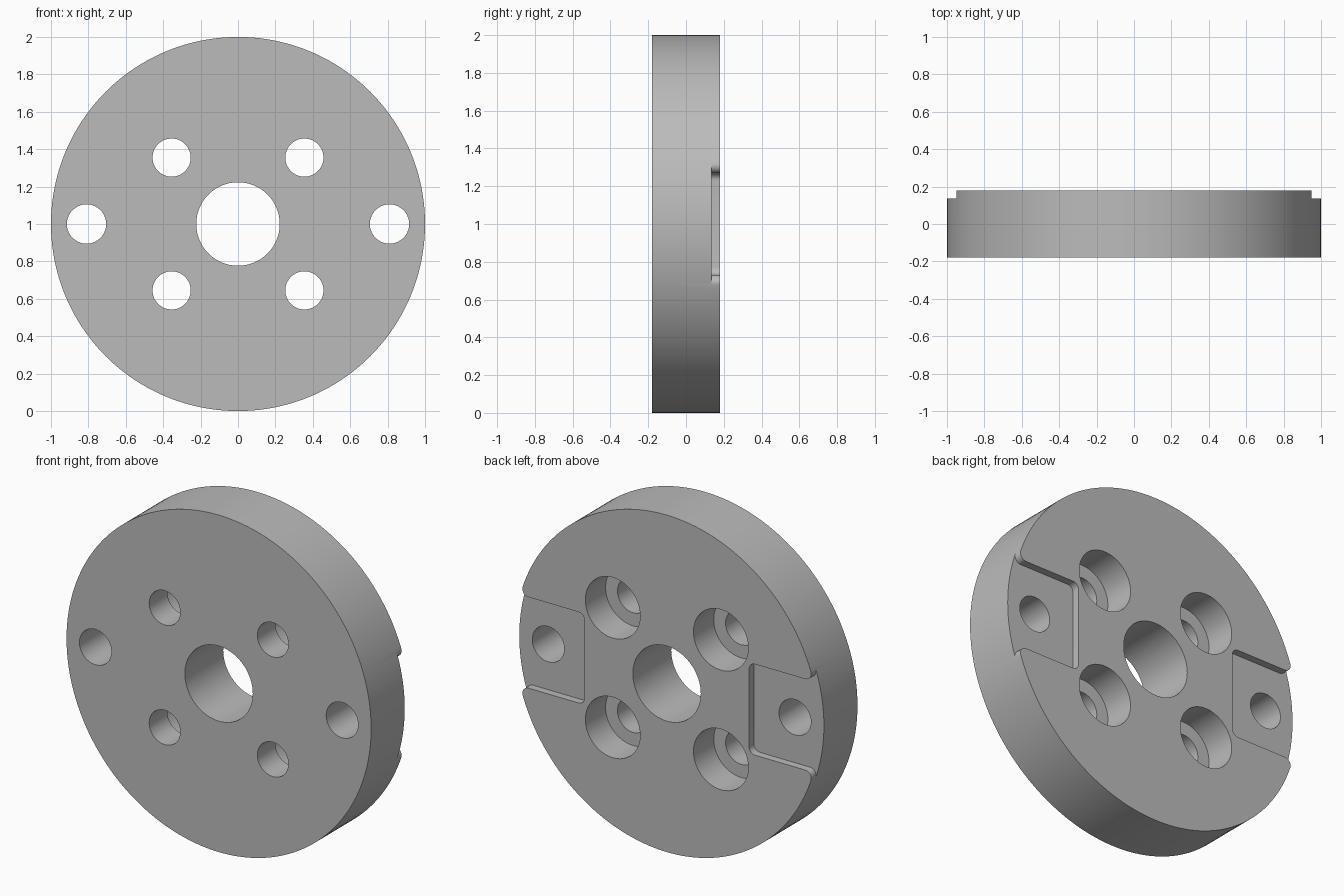
import bpy
import bmesh
from math import sin, cos, pi, asin
from mathutils import Matrix, Vector

BACK, FRONT, MID = 0.18, -0.18, 1.0

cube = bpy.data.objects.get("Cube")
if cube:
    bpy.data.objects.remove(cube, do_unlink=True)


def make_object(name, bm):
    bmesh.ops.recalc_face_normals(bm, faces=bm.faces)
    mesh = bpy.data.meshes.new(name)
    bm.to_mesh(mesh)
    bm.free()
    obj = bpy.data.objects.new(name, mesh)
    bpy.context.collection.objects.link(obj)
    return obj


def cylinder(name, x, z, radius, y0, y1, sides=64):
    bm = bmesh.new()
    place = Matrix.Translation((x, (y0 + y1) / 2, MID + z)) @ Matrix.Rotation(pi / 2, 4, "X")
    bmesh.ops.create_cone(bm, cap_ends=True, segments=sides, radius1=radius,
                          radius2=radius, depth=y1 - y0, matrix=place)
    return make_object(name, bm)


def arc(cx, cz, r, a0, a1, steps=8):
    return [(cx + r * cos(a0 + (a1 - a0) * i / steps),
             cz + r * sin(a0 + (a1 - a0) * i / steps)) for i in range(steps + 1)]


def pocket(name, side, inner=0.54, half=0.27, r=0.04, floor=0.135):
    # Upper outline: rounded inner corner, then a lip blending into the rim
    lean = asin((half + r) / (1 - r))
    lip_x = (1 - r) * cos(lean)
    upper = arc(inner + r, half - r, r, pi, pi / 2)
    upper += arc(lip_x, half + r, r, -pi / 2, lean)
    upper.append((1.1 * cos(lean), 1.1 * sin(lean)))
    outline = upper + [(x, -z) for x, z in reversed(upper)]
    bm = bmesh.new()
    face = bm.faces.new([bm.verts.new((side * x, floor, MID + z)) for x, z in outline])
    grown = bmesh.ops.extrude_face_region(bm, geom=[face])["geom"]
    bmesh.ops.translate(bm, vec=Vector((0, 0.1, 0)),
                        verts=[v for v in grown if isinstance(v, bmesh.types.BMVert)])
    return make_object(name, bm)


# Round plate
disc = cylinder("flange_disc", 0, 0, 1.0, FRONT, BACK, 160)

# Cutters: centre bore, side pockets and holes, counterbored bolt holes
cutters = [cylinder("bore_cutter", 0, 0, 0.223, -0.3, 0.3, 96)]
for sx in (-1, 1):
    cutters.append(pocket("pocket_cutter", sx))
    cutters.append(cylinder("side_hole_cutter", sx * 0.81, 0, 0.105, -0.3, 0.3))
    for sz in (-1, 1):
        x, z = sx * 0.355, sz * 0.355
        cutters.append(cylinder("counterbore_cutter", x, z, 0.18, -0.01, 0.3))
        cutters.append(cylinder("bolt_hole_cutter", x, z, 0.102, -0.3, 0.25))

bpy.ops.object.select_all(action="DESELECT")
disc.select_set(True)
bpy.context.view_layer.objects.active = disc
for cutter in cutters:
    cutter.hide_render = True
    mod = disc.modifiers.new("cut", "BOOLEAN")
    mod.operation = "DIFFERENCE"
    mod.solver = "EXACT"
    mod.object = cutter
    bpy.ops.object.modifier_apply(modifier=mod.name)
    bpy.data.objects.remove(cutter, do_unlink=True)

# Plain grey metal
grey = bpy.data.materials.new("machined_grey")
grey.use_nodes = True
colour = (0.5, 0.5, 0.5, 1)
grey.diffuse_color = colour
grey.node_tree.nodes["Principled BSDF"].inputs["Base Color"].default_value = colour
disc.data.materials.clear()
disc.data.materials.append(grey)
bpy.ops.object.shade_smooth_by_angle(angle=pi / 6)
